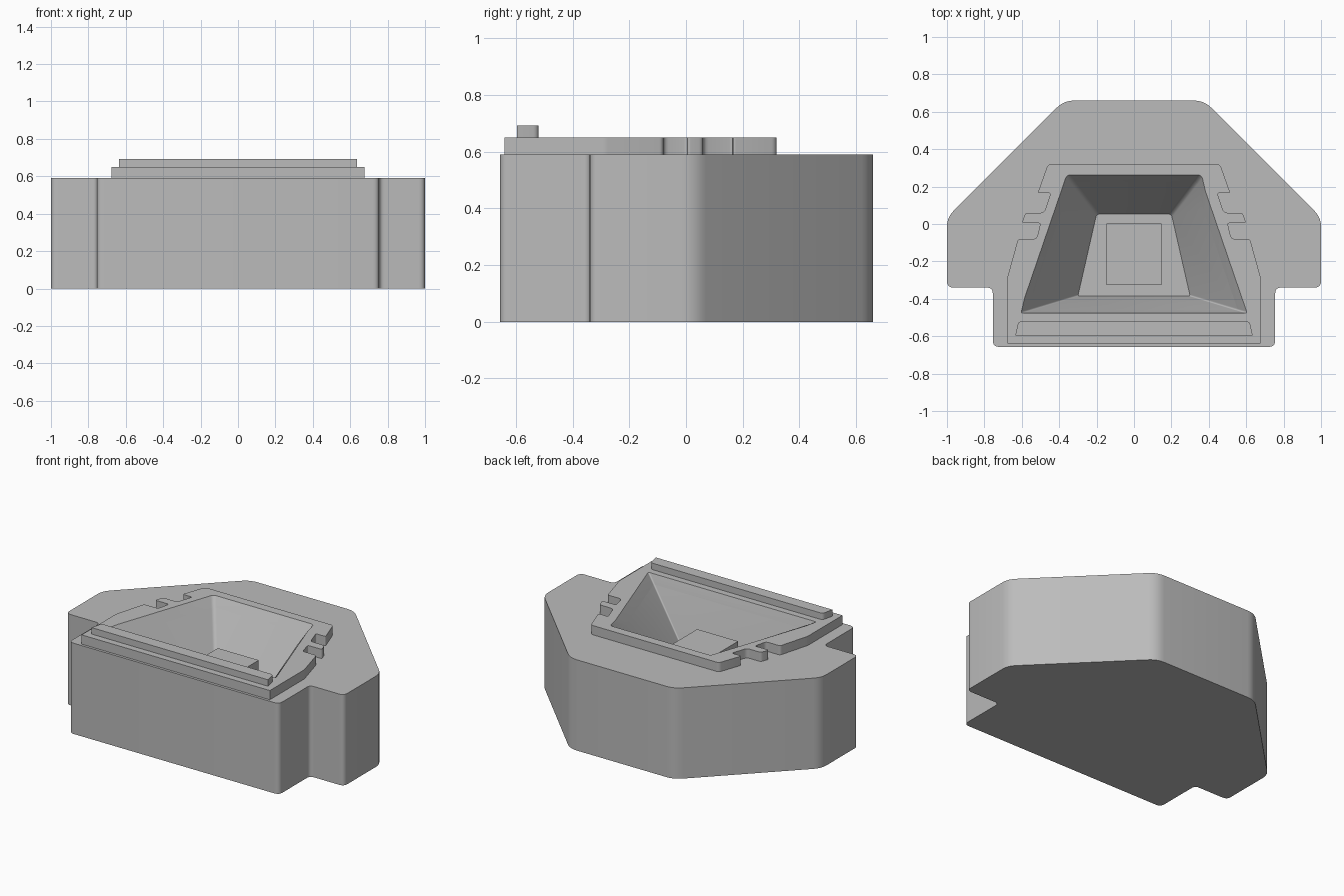
import bpy
from mathutils import Vector

cube = bpy.data.objects.get("Cube")
if cube:
    bpy.data.objects.remove(cube, do_unlink=True)

# Single plain grey material
grey = bpy.data.materials.new("plain grey")
grey.use_nodes = True
colour = (0.5, 0.5, 0.5, 1)
grey.diffuse_color = colour
grey.node_tree.nodes["Principled BSDF"].inputs["Base Color"].default_value = colour


def mirrored(half):
    """Close a right-hand half outline (front to back) with its mirror."""
    return half + [(-x, y, r) for x, y, r in reversed(half)]


def rounded(points, steps=5):
    """Round each corner (x, y, tangent length) of a closed outline."""
    result = []
    for i, (x, y, r) in enumerate(points):
        p = Vector((x, y))
        if r == 0:
            result.append(p)
            continue
        before = Vector(points[i - 1][:2])
        after = Vector(points[(i + 1) % len(points)][:2])
        a = p + (before - p).normalized() * r
        b = p + (after - p).normalized() * r
        for s in range(steps + 1):
            t = s / steps
            result.append(a * (1 - t) ** 2 + p * 2 * t * (1 - t) + b * t * t)
    return result


def loft(name, lower, upper, z0, z1):
    """Solid between two matching outlines."""
    n = len(lower)
    verts = [(p.x, p.y, z0) for p in lower] + [(p.x, p.y, z1) for p in upper]
    faces = [list(range(n))[::-1], list(range(n, 2 * n))]
    faces += [(i, (i + 1) % n, n + (i + 1) % n, n + i) for i in range(n)]
    mesh = bpy.data.meshes.new(name)
    mesh.from_pydata(verts, [], faces)
    mesh.materials.append(grey)
    obj = bpy.data.objects.new(name, mesh)
    bpy.context.collection.objects.link(obj)
    return obj


def prism(name, half, z0, z1):
    outline = rounded(mirrored(half))
    return loft(name, outline, outline, z0, z1)


def activate(obj):
    bpy.ops.object.select_all(action='DESELECT')
    obj.select_set(True)
    bpy.context.view_layer.objects.active = obj


# Main block with stepped front and chamfered back
BODY_TOP, PLATE_TOP, PIT_FLOOR = 0.59, 0.65, 0.28
body = prism("body", [
    (0.755, -0.657, 0.035), (0.755, -0.34, 0.03), (1, -0.34, 0.035),
    (1, 0.035, 0.05), (0.375, 0.66, 0.055)], 0, BODY_TOP)

# Raised plate with two notches on each side
plate = prism("raised_plate", [
    (0.677, -0.64, 0), (0.677, -0.285, 0.01), (0.62, -0.08, 0.015),
    (0.52, -0.08, 0.02), (0.5, 0.005, 0.012), (0.6, 0.005, 0.012),
    (0.58, 0.06, 0.015), (0.48, 0.06, 0.02), (0.445, 0.165, 0.012),
    (0.515, 0.165, 0.012), (0.46, 0.32, 0.02)], BODY_TOP, PLATE_TOP)

# Tapered recess cut through the plate into the body
floor = rounded(mirrored([(0.3, -0.385, 0.01), (0.2, 0.053, 0.018)]))
rim = rounded(mirrored([(0.605, -0.477, 0.012), (0.36, 0.262, 0.02)]))
grow = 1.2
top = [f + (r - f) * grow for f, r in zip(floor, rim)]
cutter = loft("recess_cutter", floor, top, PIT_FLOOR,
              PIT_FLOOR + (PLATE_TOP - PIT_FLOOR) * grow)
cutter.hide_render = True
for part in (body, plate):
    activate(part)
    cut = part.modifiers.new("recess", 'BOOLEAN')
    cut.operation = 'DIFFERENCE'
    cut.solver = 'EXACT'
    cut.object = cutter
    bpy.ops.object.modifier_apply(modifier=cut.name)
bpy.data.objects.remove(cutter, do_unlink=True)

# Block standing in the recess
block = prism("recess_block", [(0.147, -0.325, 0), (0.147, 0.003, 0)],
              PIT_FLOOR, 0.46)

# Front lip strip
strip = prism("front_strip", [(0.635, -0.597, 0), (0.618, -0.52, 0.02)],
              PLATE_TOP, 0.692)

for part in (body, plate, block, strip):
    activate(part)
    bpy.ops.object.shade_smooth_by_angle()
